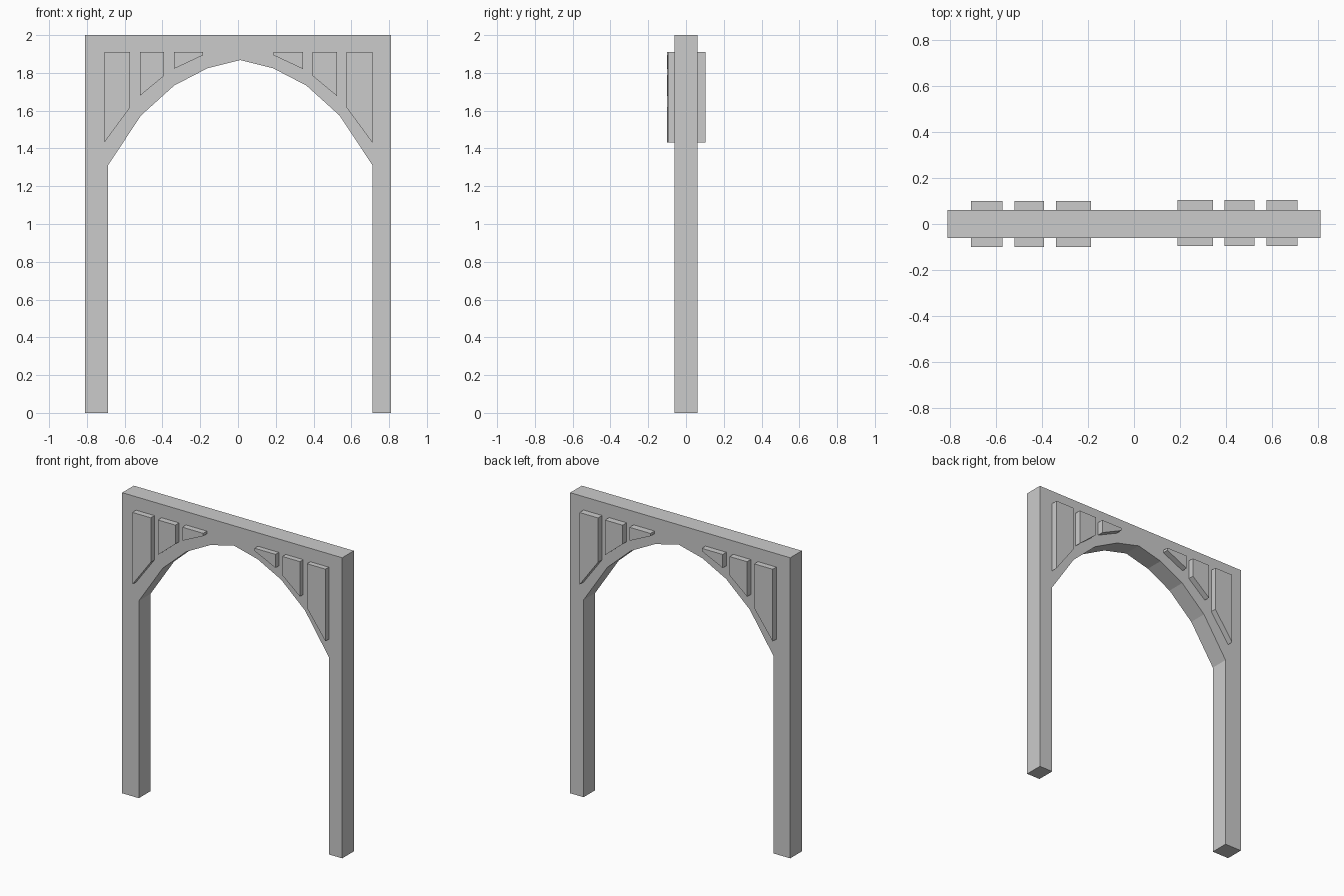
import bpy
import bmesh

if "Cube" in bpy.data.objects:
    bpy.data.objects.remove(bpy.data.objects["Cube"])


def prism(name, profile, y0, y1):
    """Extrude an (x, z) outline from y0 to y1."""
    bm = bmesh.new()
    face = bm.faces.new([bm.verts.new((x, y0, z)) for x, z in profile])
    ext = bmesh.ops.extrude_face_region(bm, geom=[face])
    moved = [v for v in ext["geom"] if isinstance(v, bmesh.types.BMVert)]
    bmesh.ops.translate(bm, verts=moved, vec=(0, y1 - y0, 0))
    bmesh.ops.recalc_face_normals(bm, faces=bm.faces)
    mesh = bpy.data.meshes.new(name)
    bm.to_mesh(mesh)
    bm.free()
    obj = bpy.data.objects.new(name, mesh)
    bpy.context.collection.objects.link(obj)
    return obj


# Arched frame: the faceted opening sits slightly right of centre
W, H, CX = 0.81, 2.0, 0.012
half_arch = [(0.699, 1.313), (0.525, 1.575), (0.35, 1.733), (0.175, 1.824)]
opening = [(CX - 0.699, 0)] + [(CX - x, z) for x, z in half_arch]
opening += [(CX, 1.868)]
opening += [(CX + x, z) for x, z in reversed(half_arch)] + [(CX + 0.699, 0)]
prism("arch_frame", [(W, 0), (W, H), (-W, H), (-W, 0)] + opening, -0.061, 0.061)

# Raised spandrel panels: outer x, inner x, outer bottom z, inner bottom z
TOP = 1.911
panels = [
    (0.709, 0.573, 1.431, 1.616),
    (0.521, 0.392, 1.678, 1.785),
    (0.341, 0.187, 1.821, 1.893),
]
for side, label, dx, dy in ((-1, "left", 0.001, 0.0), (1, "right", 0.002, 0.004)):
    for i, (xo, xi, zo, zi) in enumerate(panels, 1):
        outline = [(xo, TOP), (xo, zo), (xi, zi), (xi, TOP)]
        prism(f"spandrel_panel_{label}_{i}",
              [(side * x + dx, z) for x, z in outline], -0.1 + dy, 0.1 + dy)
